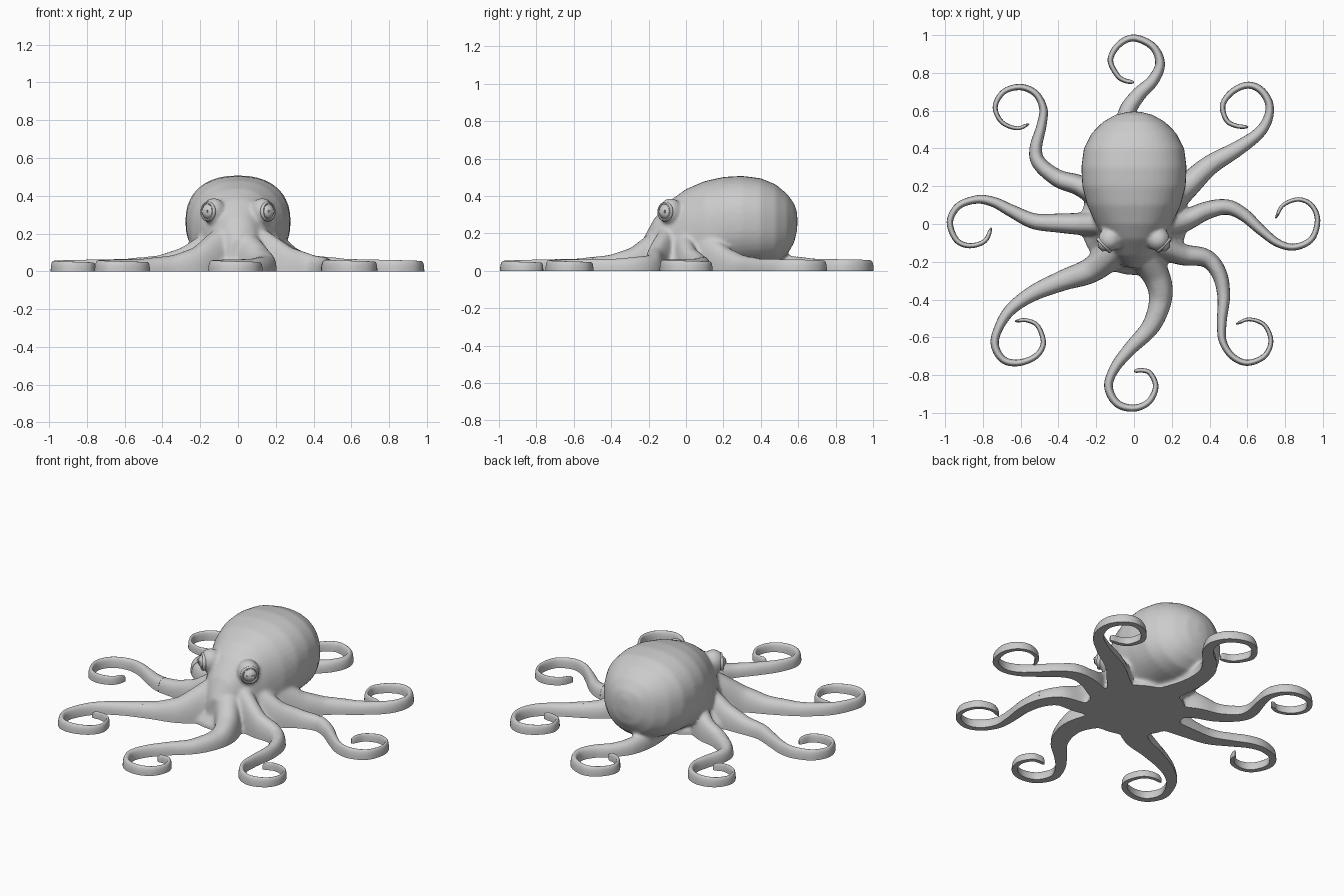
import bpy, bmesh, math
from mathutils import Vector, Matrix

if "Cube" in bpy.data.objects:
    bpy.data.objects.remove(bpy.data.objects["Cube"])

skin = bpy.data.materials.new("grey skin")
skin.diffuse_color = (0.6, 0.6, 0.6, 1)
skin.use_nodes = True
skin.node_tree.nodes["Principled BSDF"].inputs["Base Color"].default_value = skin.diffuse_color


def finish(name, bm, angle=40):
    me = bpy.data.meshes.new(name)
    bmesh.ops.recalc_face_normals(bm, faces=bm.faces)
    bm.to_mesh(me)
    bm.free()
    me.materials.clear()
    me.materials.append(skin)
    ob = bpy.data.objects.new(name, me)
    bpy.context.collection.objects.link(ob)
    bpy.ops.object.select_all(action='DESELECT')
    ob.select_set(True)
    bpy.context.view_layer.objects.active = ob
    bpy.ops.object.shade_smooth_by_angle(angle=math.radians(angle))
    return ob


def loft(bm, rings):
    """Skin a list of closed rings and cap both ends."""
    loops = [[bm.verts.new(p) for p in r] for r in rings]
    n = len(loops[0])
    faces = [bm.faces.new(loops[0][::-1]), bm.faces.new(loops[-1])]
    for a, b in zip(loops, loops[1:]):
        for i in range(n):
            j = (i + 1) % n
            faces.append(bm.faces.new((a[i], a[j], b[j], b[i])))
    bmesh.ops.recalc_face_normals(bm, faces=faces)


def super_pt(a, e):
    c, s = math.cos(a), math.sin(a)
    return (math.copysign(abs(c) ** (2 / e), c), math.copysign(abs(s) ** (2 / e), s))


def ramp(table, s):
    """Smooth interpolation in a short table of (position, value)."""
    for (s0, v0), (s1, v1) in zip(table, table[1:]):
        if s <= s1:
            return v0 + (v1 - v0) * max(0, (s - s0) / (s1 - s0))
    return table[-1][1]


def spline(pts, sub):
    """Catmull-Rom curve through the points."""
    p = [Vector(q) for q in pts]
    p = [2 * p[0] - p[1]] + p + [2 * p[-1] - p[-2]]
    out = []
    for i in range(1, len(p) - 2):
        a, b, c, d = p[i - 1:i + 3]
        for k in range(sub):
            t = k / sub
            out.append(0.5 * (2 * b + (c - a) * t + (2 * a - 5 * b + 4 * c - d) * t * t
                              + (3 * b - a - 3 * c + d) * t ** 3))
    return out + [p[-2]]


# Arm centre lines from the body outwards, with a thickness factor
ARMS = {
    "front_arm": (1.1, [(.02, -.12), (.12, -.28), (.14, -.40), (.09, -.54), (-.02, -.66), (-.10, -.76)]),
    "front_right_arm": (.85, [(.1, -.1), (.25, -.16), (.38, -.18), (.45, -.26), (.475, -.38), (.465, -.52)]),
    "right_arm": (.85, [(.1, -.02), (.25, .01), (.38, .07), (.49, .09), (.58, .05), (.67, -.03)]),
    "back_right_arm": (1.0, [(.15, .08), (.28, .20), (.40, .31), (.55, .40), (.66, .48), (.71, .56)]),
    "back_arm": (.95, [(0, .2), (-.05, .42), (-.04, .58), (.02, .68), (.10, .76)]),
    "back_left_arm": (.85, [(-.12, .1), (-.28, .2), (-.4, .24), (-.5, .32), (-.52, .40), (-.49, .52)]),
    "left_arm": (.9, [(-.1, 0), (-.25, 0), (-.40, .005), (-.53, .015), (-.65, .07), (-.74, .115)]),
    "front_left_arm": (1.05, [(-.08, -.12), (-.22, -.24), (-.38, -.30), (-.54, -.37), (-.66, -.46), (-.725, -.57)]),
}
# Curled ends of the same arms
CURLS = {
    "front_arm": [(-.135, -.86), (-.09, -.95), (0, -.975), (.08, -.94), (.115, -.86), (.085, -.79), (.04, -.775), (0, -.78)],
    "front_right_arm": [(.47, -.62), (.52, -.70), (.60, -.735), (.69, -.70), (.725, -.62), (.69, -.535), (.61, -.505), (.54, -.53)],
    "right_arm": [(.76, -.1), (.85, -.122), (.94, -.08), (.972, .02), (.94, .10), (.87, .13), (.79, .10), (.75, .03)],
    "back_right_arm": [(.715, .64), (.67, .71), (.60, .735), (.52, .70), (.47, .63), (.49, .55), (.54, .52), (.605, .513)],
    "back_arm": [(.138, .85), (.1, .94), (0, .985), (-.08, .95), (-.125, .87), (-.09, .79), (-.05, .76), (0, .75)],
    "back_left_arm": [(-.48, .61), (-.52, .69), (-.60, .725), (-.69, .70), (-.735, .62), (-.70, .54), (-.62, .507), (-.555, .53)],
    "left_arm": [(-.83, .13), (-.93, .095), (-.975, .01), (-.94, -.085), (-.87, -.115), (-.79, -.09), (-.755, -.02)],
    "front_left_arm": [(-.735, -.65), (-.69, -.72), (-.61, -.735), (-.52, -.70), (-.48, -.63), (-.51, -.54), (-.57, -.51), (-.63, -.515)],
}
WIDTH = [(0, .085), (.15, .068), (.35, .052), (.6, .034), (.8, .022), (1.1, .016), (1.5, .008)]
HEIGHT = [(0, .25), (.1, .19), (.2, .125), (.32, .085), (.5, .065), (.8, .06), (1.1, .052), (1.5, .04)]
CUT = 0.5


def arm_rings(name, floor, s_min, s_max):
    k, stem = ARMS[name]
    path = spline(stem + CURLS[name], 8)
    rings, s = [], 0
    for i, p in enumerate(path):
        if i:
            s += (p - path[i - 1]).length
        if not s_min <= s <= s_max:
            continue
        t = (path[min(i + 1, len(path) - 1)] - path[max(i - 1, 0)]).normalized()
        side = Vector((t.y, -t.x))
        w, h = ramp(WIDTH, s) * k, ramp(HEIGHT, s)
        left = len(path) - 1 - i
        if left < 4:                      # rounded tip
            f = (.35, .7, .88, .96)[left]
            w, h = w * f, h * (.5 + .5 * f)
        if name == "back_arm":            # stays low beneath the mantle
            h = min(h, .1)
        ring = []
        for j in range(15):
            x, z = super_pt(math.pi * j / 14, 2.4)
            q = p + side * (x * w)
            ring.append((q.x, q.y, max(z, 0) * h))
        if floor < 0:
            ring += [(ring[-1][0], ring[-1][1], floor), (ring[0][0], ring[0][1], floor)]
        rings.append(ring)
    return rings


# Body: mantle, web, eye mounds and arm roots fused into one skin
bm = bmesh.new()
MANTLE = [(-.23, .05, -.05, .17), (-.17, .105, -.05, .28), (-.08, .16, -.05, .38), (0, .203, -.05, .437),
          (.1, .248, -.03, .48), (.2, .274, .01, .502), (.3, .279, .02, .508), (.4, .266, .025, .495),
          (.48, .225, .04, .462), (.54, .165, .085, .412), (.578, .10, .15, .36), (.595, .03, .22, .31)]
rings = []
for y, hw, z0, z1 in MANTLE:
    ring = []
    for j in range(40):
        x, z = super_pt(2 * math.pi * j / 40, 2.3)
        ring.append((x * hw, y, (z0 + z1) / 2 + z * (z1 - z0) / 2))
    rings.append(ring)
loft(bm, rings)
WEB = [(.28, -.06), (.28, .02), (.24, .07), (.205, .13), (.18, .2), (.1, .26)]
loft(bm, [[(r * math.cos(math.tau * j / 40), .01 + r * math.sin(math.tau * j / 40), z)
           for j in range(40)] for r, z in WEB])
for name in ARMS:
    loft(bm, arm_rings(name, -.06, 0, CUT))
EYE = Vector((.128, -.082, .318))
for sx in (-1, 1):
    bmesh.ops.create_uvsphere(bm, u_segments=24, v_segments=16, radius=.063,
                              matrix=Matrix.Translation((sx * EYE.x, EYE.y, EYE.z)) @ Matrix.Diagonal((1, 1, 1.12, 1)))
raw = finish("body_raw", bm)
rm = raw.modifiers.new("fuse", 'REMESH')
rm.mode = 'VOXEL'
rm.voxel_size = .0095
sm = raw.modifiers.new("soften", 'SMOOTH')
sm.factor = .5
sm.iterations = 12
fused = bpy.data.meshes.new_from_object(raw.evaluated_get(bpy.context.evaluated_depsgraph_get()))
bpy.data.objects.remove(raw)
bm = bmesh.new()
bm.from_mesh(fused)
bpy.data.meshes.remove(fused)
# Flat underside
cut = bmesh.ops.bisect_plane(bm, geom=bm.verts[:] + bm.edges[:] + bm.faces[:], plane_co=(0, 0, 0),
                             plane_no=(0, 0, 1), clear_inner=True)
rim = [e for e in bm.edges if e.is_boundary]
bmesh.ops.triangle_fill(bm, edges=rim, use_beauty=True)
finish("body", bm)

# Tapering curled arms
for name in ARMS:
    bm = bmesh.new()
    loft(bm, arm_rings(name, 0, CUT - .1, 9))
    finish(name, bm)

# Eyes: ball, lid ring and slit pupil, turned outwards
for sx, label in ((-1, "left"), (1, "right")):
    axis = Vector((sx * .72, -.69, 0.05)).normalized()
    turn = axis.to_track_quat('Z', 'Y').to_matrix().to_4x4()
    base = Matrix.Translation((sx * EYE.x, EYE.y, EYE.z - .004)) @ turn
    bm = bmesh.new()
    bmesh.ops.create_uvsphere(bm, u_segments=24, v_segments=16, radius=.043,
                              matrix=base @ Matrix.Translation((0, 0, .028)))
    finish(label + "_eyeball", bm)
    bm = bmesh.new()
    rings = []
    for i in range(33):
        a = math.tau * i / 32
        c = Vector((math.cos(a), math.sin(a), 0))
        rings.append([base @ (c * (.044 + .009 * math.cos(b)) + Vector((0, 0, .042 + .012 * math.sin(b))))
                      for b in [math.tau * j / 10 for j in range(10)]])
    loft(bm, rings)
    finish(label + "_eyelid", bm)
    bm = bmesh.new()
    bmesh.ops.create_cube(bm, size=1, matrix=base @ Matrix.Translation((0, 0, .068)) @ Matrix.Diagonal((.044, .014, .009, 1)))
    finish(label + "_pupil", bm)
